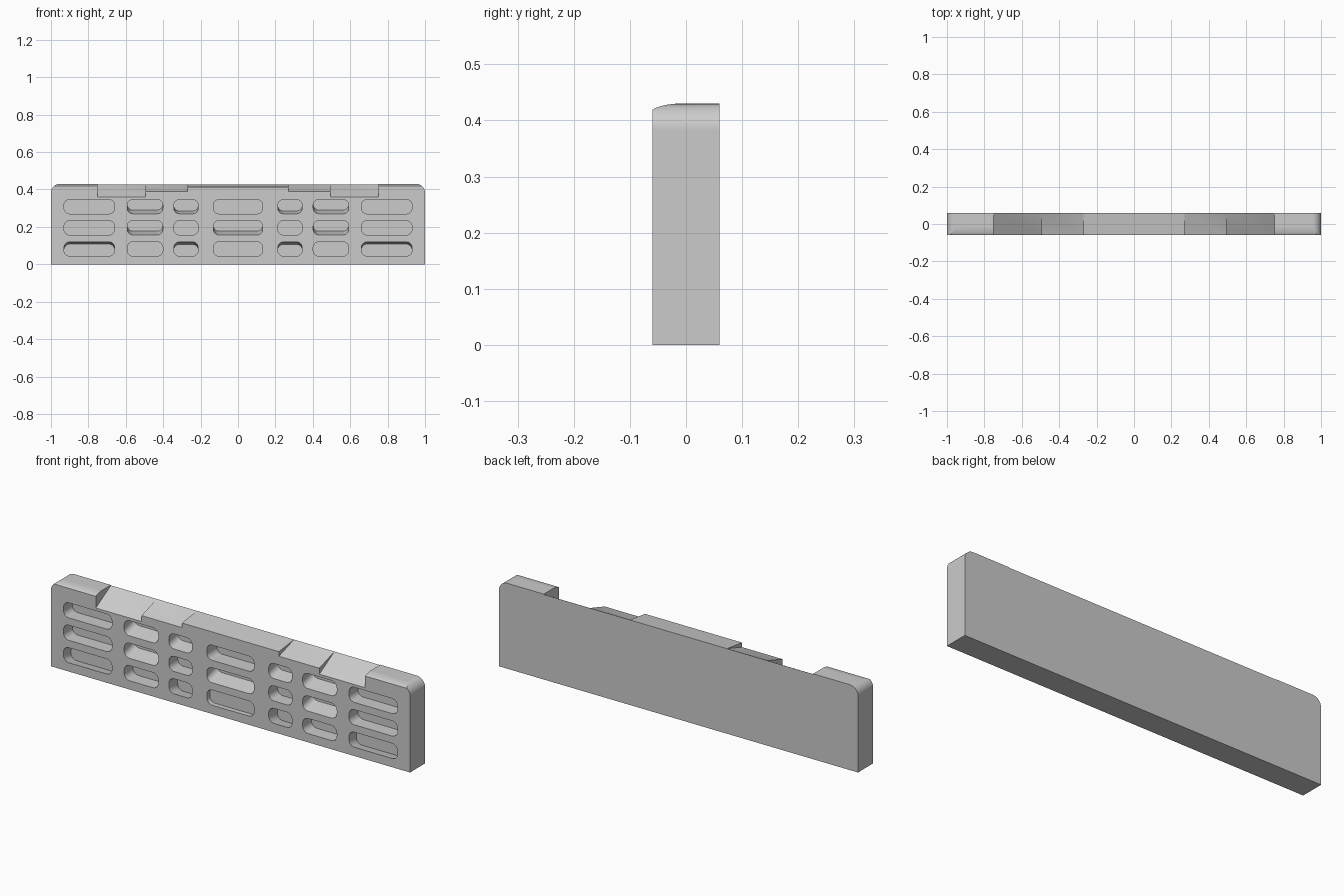
import bpy, bmesh, math
from mathutils import Vector

cube = bpy.data.objects.get("Cube")
if cube:
    bpy.data.objects.remove(cube, do_unlink=True)

W, D, H = 1.0, 0.06, 0.43      # half width, half depth, height

grey = bpy.data.materials.new("light grey")
grey.use_nodes = True
colour = (0.6, 0.6, 0.6, 1)
grey.diffuse_color = colour
grey.node_tree.nodes["Principled BSDF"].inputs["Base Color"].default_value = colour


def prisms(name, shapes):
    """One object from several (outline, sweep vector) pairs."""
    bm = bmesh.new()
    for outline, sweep in shapes:
        a = [bm.verts.new(p) for p in outline]
        b = [bm.verts.new(Vector(p) + Vector(sweep)) for p in outline]
        bm.faces.new(a)
        bm.faces.new(b[::-1])
        for i in range(len(a)):
            j = (i + 1) % len(a)
            bm.faces.new((a[j], a[i], b[i], b[j]))
    bmesh.ops.recalc_face_normals(bm, faces=bm.faces)
    mesh = bpy.data.meshes.new(name)
    bm.to_mesh(mesh)
    bm.free()
    mesh.materials.append(grey)
    ob = bpy.data.objects.new(name, mesh)
    bpy.context.collection.objects.link(ob)
    return ob


def cut(target, cutter):
    cutter.hide_render = True
    mod = target.modifiers.new("cut", 'BOOLEAN')
    mod.operation, mod.solver, mod.object = 'DIFFERENCE', 'EXACT', cutter
    bpy.context.view_layer.objects.active = target
    bpy.ops.object.modifier_apply(modifier=mod.name)
    bpy.data.objects.remove(cutter, do_unlink=True)


def arc(cx, cz, r, start, n, y):
    return [(cx + r * math.cos(math.radians(start + 90 * i / n)), y,
             cz + r * math.sin(math.radians(start + 90 * i / n)))
            for i in range(n + 1)]


# Block with two rounded top corners
R = 0.047
outline = [(-W, -D, 0), (W, -D, 0)]
outline += arc(W - R, H - R, R, 0, 10, -D) + arc(R - W, H - R, R, 90, 10, -D)
block = prisms("diffuser_panel", [(outline, (0, 2 * D, 0))])

# Softly rolled front top edge
roll = [(-1.2, -0.2, 0.6), (-1.2, -0.2, 0.418), (-1.2, -D - 0.001, 0.418)]
for i in range(9):
    t = math.radians(20 + 70 * i / 8)
    roll.append((-1.2, -0.003 - 0.061 * math.cos(t), 0.4125 + 0.018 * math.sin(t)))
roll.append((-1.2, 0.0, 0.6))
cut(block, prisms("roll_cutter", [(roll, (2.4, 0, 0))]))

# Stepped ramps along the top: (x spans, height at the front edge)
ramps = [(((-0.27, 0.27),), 0.413),
         (((-0.495, -0.27), (0.27, 0.495)), 0.39),
         (((-0.75, -0.495), (0.495, 0.75)), 0.36)]
for spans, front in ramps:
    slope = (0.428 - front) / (2 * D)
    low, high = front - slope * 0.1, 0.428 + slope * 0.1
    wedges = [([(a, -D - 0.1, low), (a, D + 0.1, high),
                (a, D + 0.1, 0.7), (a, -D - 0.1, 0.7)], (b - a, 0, 0))
              for a, b in spans]
    cut(block, prisms("ramp_cutter", wedges))

# Rounded pockets: columns (centre x, half width), each with
# (depth, rise of the inner end) for the top, middle and bottom rows
rows = (0.308, 0.195, 0.082)
columns = [(0.0, 0.132, ((0.08, 0), (0.08, 0.02), (0.025, 0))),
           (0.278, 0.065, ((0.07, 0.015), (0.07, 0), (0.07, -0.013))),
           (0.497, 0.095, ((0.08, 0.02), (0.08, 0.02), (0.07, 0))),
           (0.795, 0.135, ((0.07, 0), (0.07, 0), (0.06, -0.012)))]
pockets = []
hz, r = 0.038, 0.03
for cx, hw, cells in columns:
    for side in ((1, -1) if cx else (1,)):
        x = cx * side
        for z, (depth, rise) in zip(rows, cells):
            lead = 0.02                      # start in front of the face
            y, k = -D - lead, rise / depth
            zc = z - k * lead
            shape = []
            for sx, sz, a in ((1, 1, 0), (-1, 1, 90), (-1, -1, 180), (1, -1, 270)):
                shape += arc(x + sx * (hw - r), zc + sz * (hz - r), r, a, 6, y)
            pockets.append((shape, (0, depth + lead, k * (depth + lead))))
cut(block, prisms("pocket_cutter", pockets))

# Smooth rounded edges, flat faces kept flat
bpy.ops.object.select_all(action='DESELECT')
block.select_set(True)
bpy.context.view_layer.objects.active = block
bpy.ops.object.shade_smooth_by_angle(angle=math.radians(20))
weighted = block.modifiers.new("weighted_normals", 'WEIGHTED_NORMAL')
weighted.keep_sharp = True
